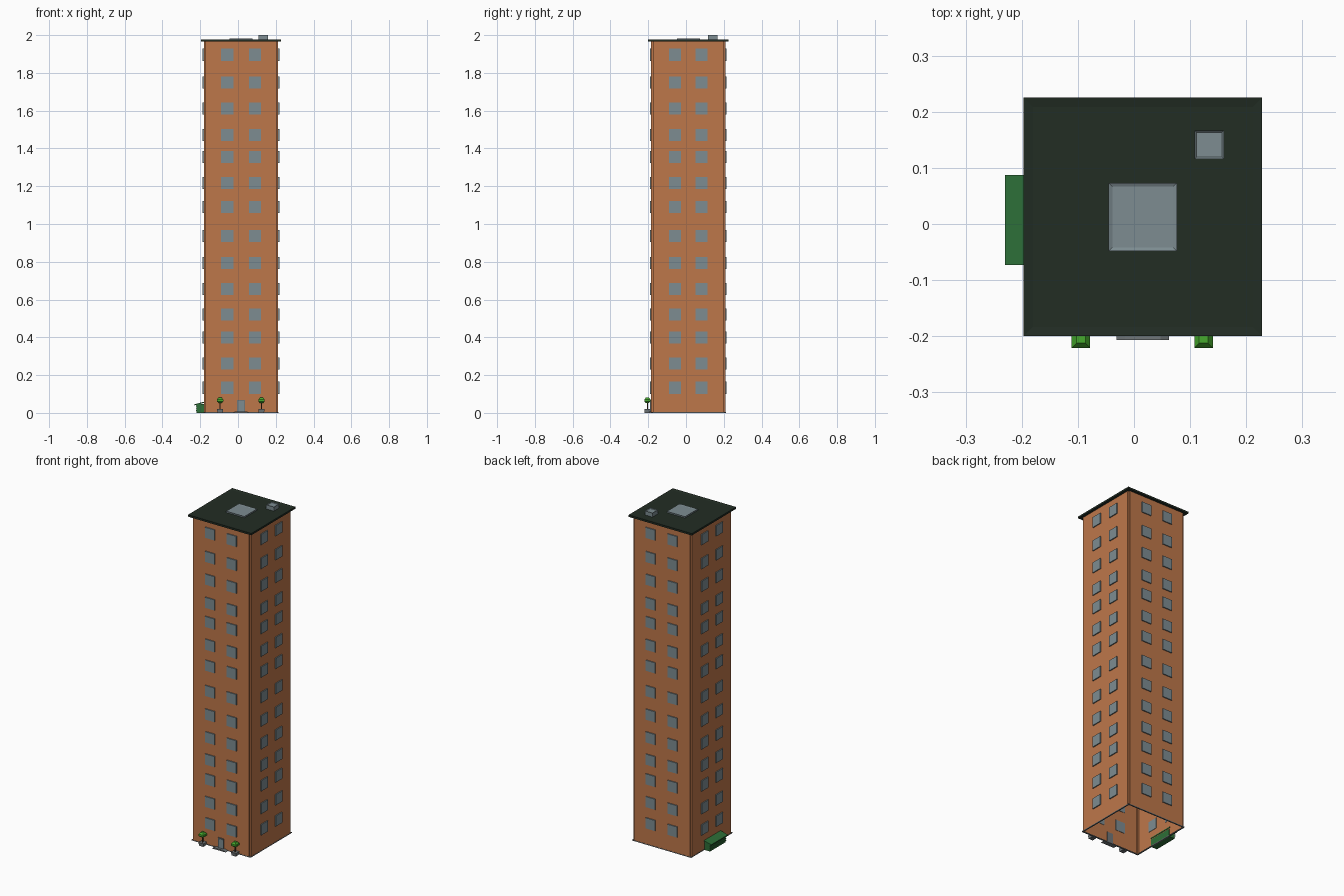
import bpy, bmesh, math
from mathutils import Matrix, Vector

if "Cube" in bpy.data.objects:
    bpy.data.objects.remove(bpy.data.objects["Cube"])

CX, CY = 0.016, 0.0125          # tower axis
A, W = 0.197, 0.188             # wall half size, half width between corner notches


def mat(name, r, g, b):
    lin = [((c / 255 + 0.055) / 1.055) ** 2.4 if c > 10 else c / 255 / 12.92 for c in (r, g, b)]
    m = bpy.data.materials.new(name)
    m.diffuse_color = (*lin, 1)
    m.use_nodes = True
    m.node_tree.nodes["Principled BSDF"].inputs["Base Color"].default_value = m.diffuse_color
    return m


BRICK = mat("brick_orange", 190, 119, 74)
ROOF = mat("roof_dark_green", 34, 45, 36)
GLASS = mat("window_grey_blue", 125, 140, 145)
STONE = mat("stone_grey", 112, 118, 120)
BIN = mat("bin_green", 45, 110, 55)
LEAF = mat("leaf_green", 70, 170, 45)
BARK = mat("bark_brown", 92, 62, 40)


def finish(name, bm, material):
    bmesh.ops.recalc_face_normals(bm, faces=bm.faces[:])
    me = bpy.data.meshes.new(name)
    bm.to_mesh(me)
    bm.free()
    me.materials.append(material)
    ob = bpy.data.objects.new(name, me)
    bpy.context.collection.objects.link(ob)
    return ob


def add_box(bm, x0, x1, y0, y1, z0, z1):
    m = Matrix.Translation(((x0 + x1) / 2, (y0 + y1) / 2, (z0 + z1) / 2))
    m = m @ Matrix.Diagonal((x1 - x0, y1 - y0, z1 - z0, 1))
    return bmesh.ops.create_cube(bm, size=1, matrix=m)["verts"]


def box(name, material, *b, inset=0, depth=0):
    """Box whose top face can carry a sunken inset panel."""
    bm = bmesh.new()
    add_box(bm, *b)
    if inset:
        top = max(bm.faces, key=lambda f: f.calc_center_median().z)
        bmesh.ops.inset_region(bm, faces=[top], thickness=inset, depth=0)
        bmesh.ops.translate(bm, verts=top.verts[:], vec=(0, 0, -depth))
    return finish(name, bm, material)


def stack(name, material, x, y, rings):
    """Square rings (half size, z) lofted into a closed solid."""
    bm = bmesh.new()
    loops = [[bm.verts.new((x + sx * h, y + sy * h, z))
              for sx, sy in ((-1, -1), (1, -1), (1, 1), (-1, 1))] for h, z in rings]
    for a, b in zip(loops, loops[1:]):
        for i in range(4):
            j = (i + 1) % 4
            bm.faces.new((a[i], a[j], b[j], b[i]))
    bm.faces.new(loops[0])
    bm.faces.new(loops[-1])
    return finish(name, bm, material)


# Tower walls: hollow shell with small notched corners, open at the bottom
bm = bmesh.new()
outline = []
for k in range(4):
    rot = Matrix.Rotation(k * math.pi / 2, 3, 'Z')
    outline += [rot @ Vector(p) for p in ((-W, -A, 0), (W, -A, 0), (W, -W, 0))]
lo = [bm.verts.new((p.x + CX, p.y + CY, 0)) for p in outline]
hi = [bm.verts.new((p.x + CX, p.y + CY, 1.97)) for p in outline]
for i in range(12):
    j = (i + 1) % 12
    bm.faces.new((lo[i], lo[j], hi[j], hi[i]))
finish("tower_walls", bm, BRICK)

# Foundation strip around the open base
bm = bmesh.new()
for k in range(4):
    vs = add_box(bm, -A - 0.001, A + 0.001, -A - 0.001, -A + 0.006, 0, 0.005)
    bmesh.ops.rotate(bm, verts=vs, cent=(0, 0, 0), matrix=Matrix.Rotation(k * math.pi / 2, 3, 'Z'))
bmesh.ops.translate(bm, verts=bm.verts[:], vec=(CX, CY, 0))
finish("foundation", bm, STONE)

# Windows: fourteen unevenly spaced rows of two on each side
ROWS = (0.133, 0.262, 0.40, 0.52, 0.655, 0.793, 0.936,
        1.09, 1.217, 1.355, 1.471, 1.612, 1.75, 1.896)
H = 0.032
for k, side in enumerate(("front", "right", "back", "left")):
    bm = bmesh.new()
    off = 0.073 if k % 2 == 0 else 0.07
    for z in ROWS:
        for s in (-off, off):
            add_box(bm, s - H, s + H, -A - 0.006, -A + 0.002, z - H, z + H)
    bmesh.ops.rotate(bm, verts=bm.verts[:], cent=(0, 0, 0),
                     matrix=Matrix.Rotation(k * math.pi / 2, 3, 'Z'))
    bmesh.ops.translate(bm, verts=bm.verts[:], vec=(CX, CY, 0))
    finish(side + "_windows", bm, GLASS)

# Roof slab, hatch and vent
R = 0.2125
box("roof", ROOF, CX - R, CX + R, CY - R, CY + R, 1.967, 1.978, inset=0.0235, depth=0.003)
box("roof_hatch", GLASS, CX - 0.061, CX + 0.061, CY - 0.061, CY + 0.061, 1.97, 1.983,
    inset=0.009, depth=0.003)
box("roof_vent", GLASS, 0.108, 0.16, 0.116, 0.167, 1.97, 2.0, inset=0.005, depth=0.004)

# Entrance: door frame, door and step
F = CY - A
box("door_frame", STONE, -0.004, 0.036, F - 0.004, F + 0.002, 0, 0.067)
box("door", GLASS, 0.0, 0.032, F - 0.007, F, 0.005, 0.063)
bm = bmesh.new()
vs = add_box(bm, -0.031, 0.062, -0.207, F + 0.002, 0, 0.008)
for v in vs:
    if v.co.z > 0.004:
        v.co.x += 0.015 if v.co.x < CX else -0.015
finish("entrance_step", bm, STONE)

# Potted trees on both sides of the door
for side, x in (("left", -0.0945), ("right", 0.124)):
    y = -0.2045
    stack(side + "_pot", STONE, x, y, ((0.014, 0), (0.0165, 0.02)))
    stack(side + "_trunk", BARK, x, y, ((0.003, 0.018), (0.003, 0.058)))
    stack(side + "_foliage", LEAF, x, y, ((0.009, 0.053), (0.0165, 0.06), (0.0165, 0.071), (0.008, 0.081)))

# Waste bin against the left wall: body, ribs and sloping lid
L = CX - A
box("bin_body", BIN, -0.219, L + 0.002, -0.068, 0.082, 0, 0.047)
for i in range(3):
    z = 0.010 + i * 0.012
    box("bin_rib_%d" % (i + 1), BIN, -0.222, -0.218, -0.070, 0.084, z, z + 0.004)
bm = bmesh.new()
for v in add_box(bm, -0.23, L + 0.002, -0.073, 0.087, 0.040, 0.046):
    if v.co.x > -0.2:
        v.co.z += 0.013
finish("bin_lid", bm, BIN)
